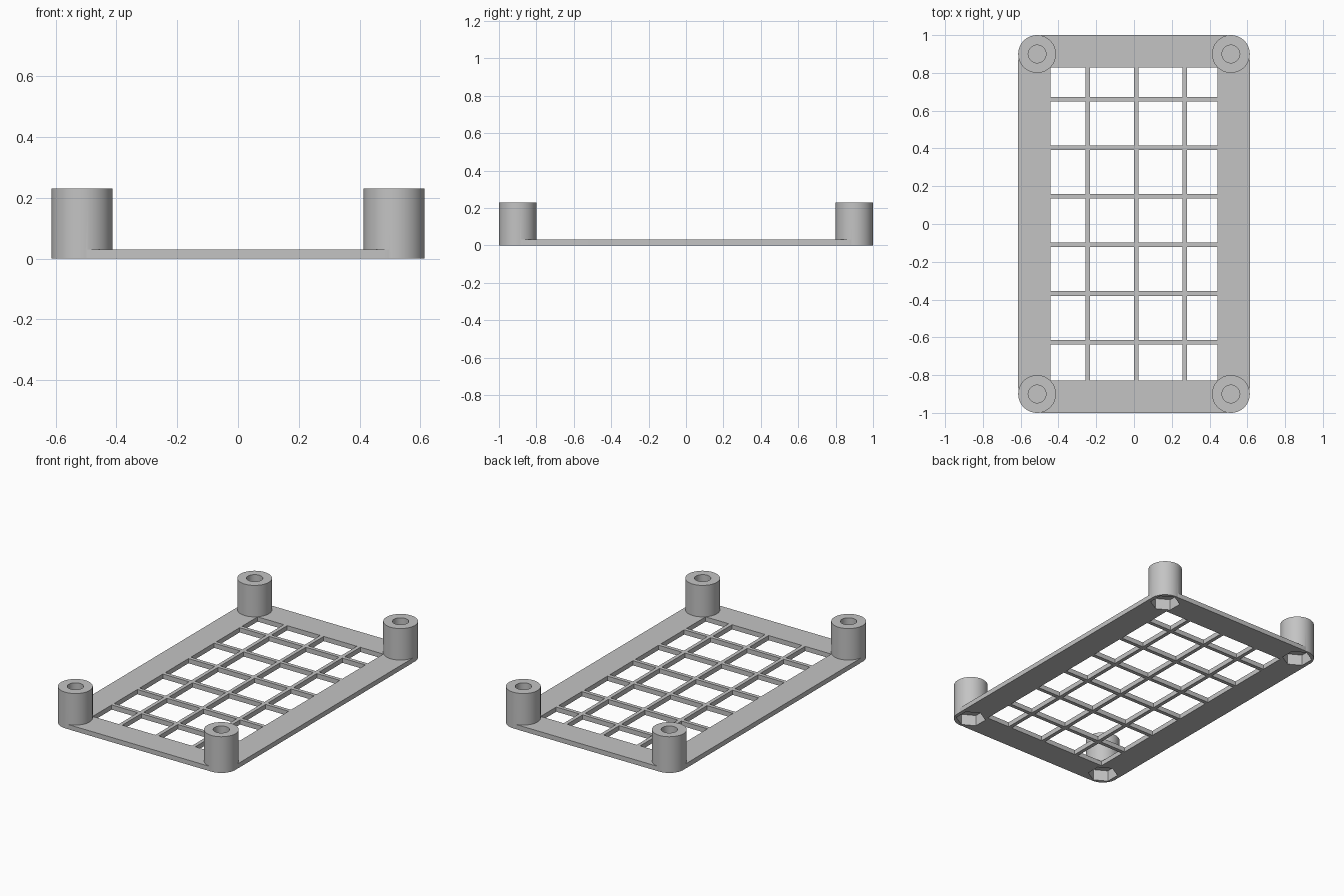
import bpy, bmesh, math
from mathutils import Matrix

cube = bpy.data.objects.get("Cube")
if cube:
    bpy.data.objects.remove(cube, do_unlink=True)

HALF_X, HALF_Y = 0.613, 1.0
PLATE_H, POST_H, POST_R = 0.03, 0.23, 0.1
HOLE_R, NUT_R, NUT_DEPTH = 0.047, 0.088, 0.07
BAR, PITCH = 0.024, 0.257

grey = bpy.data.materials.new("plain grey")
grey.use_nodes = True
colour = (0.55, 0.55, 0.55, 1)
grey.diffuse_color = colour
grey.node_tree.nodes["Principled BSDF"].inputs["Base Color"].default_value = colour


def make_object(name, bm):
    mesh = bpy.data.meshes.new(name)
    bm.to_mesh(mesh)
    bm.free()
    mesh.materials.append(grey)
    obj = bpy.data.objects.new(name, mesh)
    bpy.context.collection.objects.link(obj)
    return obj


def add_box(bm, x0, x1, y0, y1, z0, z1):
    place = Matrix.Translation(((x0 + x1) / 2, (y0 + y1) / 2, (z0 + z1) / 2))
    size = Matrix.Diagonal((x1 - x0, y1 - y0, z1 - z0, 1))
    return bmesh.ops.create_cube(bm, size=1, matrix=place @ size)["verts"]


def corner_cylinders(name, radius, z0, z1, sides):
    """One upright cylinder or prism at each of the four corners."""
    bm = bmesh.new()
    for sx in (-1, 1):
        for sy in (-1, 1):
            place = Matrix.Translation((sx * (HALF_X - POST_R), sy * (HALF_Y - POST_R), (z0 + z1) / 2))
            bmesh.ops.create_cone(bm, cap_ends=True, segments=sides, radius1=radius,
                                  radius2=radius, depth=z1 - z0, matrix=place)
    return make_object(name, bm)


def combine(target, tool, operation):
    """Apply a boolean and discard its tool."""
    mod = target.modifiers.new(operation.lower(), "BOOLEAN")
    mod.operation, mod.object, mod.solver = operation, tool, "EXACT"
    bpy.context.view_layer.objects.active = target
    bpy.ops.object.modifier_apply(modifier=mod.name)
    bpy.data.objects.remove(tool, do_unlink=True)


# Base plate with rounded corners
bm = bmesh.new()
add_box(bm, -HALF_X, HALF_X, -HALF_Y, HALF_Y, 0, PLATE_H)
uprights = [e for e in bm.edges if abs(e.verts[0].co.z - e.verts[1].co.z) > PLATE_H / 2]
bmesh.ops.bevel(bm, geom=uprights, offset=0.135, segments=12, profile=0.5, affect="EDGES")
tray = make_object("grille_tray", bm)


# Windows between the grille bars
def spans(low, high, first, count):
    edges = [low]
    for i in range(count):
        middle = first + i * PITCH
        edges += [middle - BAR / 2, middle + BAR / 2]
    edges.append(high)
    return list(zip(edges[::2], edges[1::2]))


bm = bmesh.new()
for x0, x1 in spans(-0.442, 0.442, -0.246, 3):
    for y0, y1 in spans(-0.828, 0.828, -0.625, 6):
        add_box(bm, x0, x1, y0, y1, -0.1, 0.1)
combine(tray, make_object("window_cutters", bm), "DIFFERENCE")

# Corner posts, screw holes from above and nut pockets from below
combine(tray, corner_cylinders("posts", POST_R, 0, POST_H, 64), "UNION")
combine(tray, corner_cylinders("screw_holes", HOLE_R, NUT_DEPTH + 0.01, POST_H + 0.1, 48), "DIFFERENCE")
combine(tray, corner_cylinders("nut_pockets", NUT_R, -0.1, NUT_DEPTH, 6), "DIFFERENCE")

# Smooth rounds, crisp edges
bpy.ops.object.select_all(action="DESELECT")
tray.select_set(True)
bpy.context.view_layer.objects.active = tray
bpy.ops.object.shade_smooth_by_angle(angle=math.radians(30))
